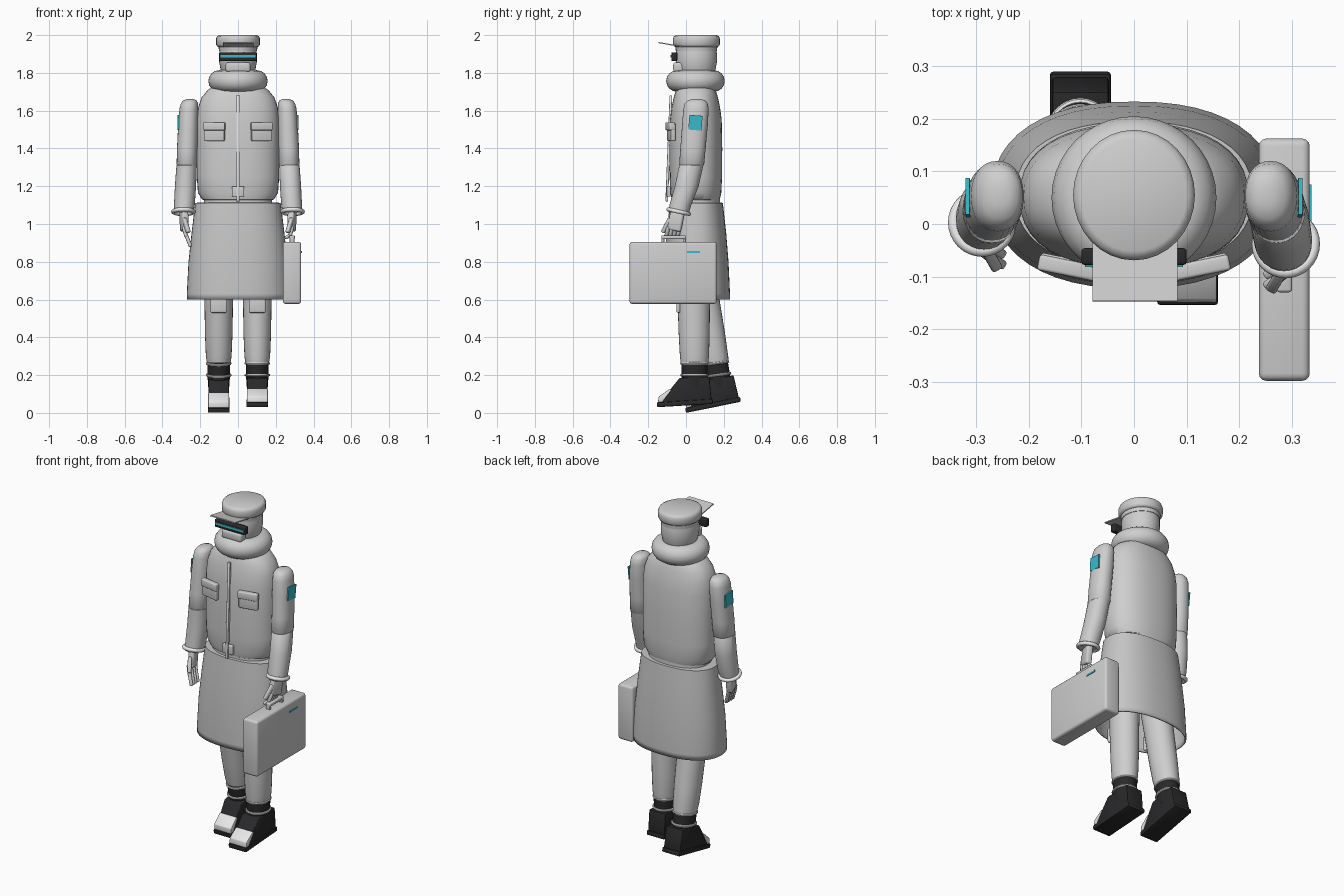
import bpy, bmesh, math
from mathutils import Vector, Matrix

if "Cube" in bpy.data.objects:
    bpy.data.objects.remove(bpy.data.objects["Cube"])


def mat(name, r, g, b):
    m = bpy.data.materials.new(name)
    m.diffuse_color = (r, g, b, 1)
    m.use_nodes = True
    m.node_tree.nodes["Principled BSDF"].inputs["Base Color"].default_value = m.diffuse_color
    return m


CLOTH = mat("light grey cloth", 0.62, 0.62, 0.62)
COAT = mat("grey skirt cloth", 0.56, 0.56, 0.56)
WHITE = mat("white trim", 0.8, 0.8, 0.8)
BLACK = mat("black rubber", 0.022, 0.022, 0.024)
TEAL = mat("teal", 0.04, 0.5, 0.6)


def finish(name, bm, m):
    bmesh.ops.recalc_face_normals(bm, faces=bm.faces)
    me = bpy.data.meshes.new(name)
    bm.to_mesh(me)
    bm.free()
    me.materials.append(m)
    ob = bpy.data.objects.new(name, me)
    bpy.context.collection.objects.link(ob)
    return ob


def loft(name, rings, m, n=32, p=2.0, caps=(True, True)):
    """Skin stacked horizontal ellipses (x, y, z, rx, ry); p > 2 squares them off."""
    bm = bmesh.new()
    loops = []
    for x, y, z, rx, ry in rings:
        loop = []
        for i in range(n):
            a = 2 * math.pi * i / n
            c, s = math.cos(a), math.sin(a)
            loop.append(bm.verts.new((x + rx * math.copysign(abs(c) ** (2 / p), c),
                                      y + ry * math.copysign(abs(s) ** (2 / p), s), z)))
        loops.append(loop)
    for a, b in zip(loops, loops[1:]):
        for i in range(n):
            j = (i + 1) % n
            bm.faces.new((a[i], a[j], b[j], b[i]))
    if caps[0]:
        bm.faces.new(loops[0])
    if caps[1]:
        bm.faces.new(loops[-1])
    return finish(name, bm, m)


def box(name, c, size, m, bevel=0.0, rot=None):
    bm = bmesh.new()
    bmesh.ops.create_cube(bm, size=1, matrix=Matrix.Diagonal((*size, 1)))
    if bevel:
        bmesh.ops.bevel(bm, geom=bm.edges[:], offset=bevel, segments=3, profile=0.5, affect='EDGES')
    bm.transform(Matrix.Translation(c) @ (rot or Matrix()))
    return finish(name, bm, m)


def bar(name, a, b, w, d, m, bevel=0.006):
    a, b = Vector(a), Vector(b)
    rot = (b - a).to_track_quat('Z', 'Y').to_matrix().to_4x4()
    return box(name, (a + b) / 2, (w, d, (b - a).length), m, bevel, rot)


def ring(name, c, rx, ry, r, m, tilt=0.0, n=32, k=12):
    bm = bmesh.new()
    vs = []
    for i in range(n):
        a = 2 * math.pi * i / n
        for j in range(k):
            b = 2 * math.pi * j / k
            vs.append(bm.verts.new(((rx + r * math.cos(b)) * math.cos(a),
                                    (ry + r * math.cos(b)) * math.sin(a), r * math.sin(b))))
    for i in range(n):
        for j in range(k):
            i2, j2 = (i + 1) % n, (j + 1) % k
            bm.faces.new((vs[i * k + j], vs[i2 * k + j], vs[i2 * k + j2], vs[i * k + j2]))
    bm.transform(Matrix.Translation(c) @ Matrix.Rotation(tilt, 4, 'X'))
    return finish(name, bm, m)


def side_profile(name, pts, w, m, xf, bevel=0.006):
    """Extrude a (y, z) outline across x."""
    bm = bmesh.new()
    a = [bm.verts.new((-w / 2, y, z)) for y, z in pts]
    b = [bm.verts.new((w / 2, y, z)) for y, z in pts]
    bm.faces.new(a)
    bm.faces.new(b)
    for i in range(len(pts)):
        j = (i + 1) % len(pts)
        bm.faces.new((a[i], a[j], b[j], b[i]))
    bmesh.ops.recalc_face_normals(bm, faces=bm.faces)
    bmesh.ops.bevel(bm, geom=bm.edges[:], offset=bevel, segments=2, profile=0.5, affect='EDGES')
    bm.transform(xf)
    return finish(name, bm, m)


CY = 0.055  # body centre line

# head, cap, eyewear and mask
loft("head", [(0, CY, z, rx, ry) for z, rx, ry in (
    (1.74, .06, .07), (1.78, .078, .088), (1.82, .093, .102), (1.86, .1, .109),
    (1.90, .1, .109), (1.95, .093, .1))], CLOTH)
loft("cap_band", [(0, CY, 1.915, .101, .109), (0, CY, 1.95, .104, .112)], CLOTH)
loft("cap_crown", [(0, CY, z, r, r * 1.07) for z, r in (
    (1.936, .1), (1.94, .11), (1.95, .116), (1.982, .116), (1.994, .111), (2.0, .1))], CLOTH)
box("cap_peak", (0.002, -0.085, 1.95), (.162, .125, .006), CLOTH, 0, Matrix.Rotation(-0.17, 4, 'X'))
box("eyewear", (0, -0.062, 1.886), (.2, .032, .046), BLACK, .006)
box("eyewear_strip", (0, -0.079, 1.887), (.186, .006, .013), TEAL)
box("face_mask", (0, -0.04, 1.83), (.13, .055, .05), CLOTH, .012)
ring("collar", (0, .05, 1.757), .1, .098, .057, CLOTH, 0, 40, 16)

# jacket and its details
loft("jacket", [(0, .052, z, rx, ry) for z, rx, ry in (
    (1.12, .16, .11), (1.13, .19, .127), (1.165, .212, .135), (1.25, .218, .139),
    (1.4, .218, .14), (1.55, .218, .137), (1.62, .21, .128), (1.67, .193, .117),
    (1.71, .16, .105), (1.74, .11, .09))], CLOTH, 40, 2.3)
loft("belt", [(0, CY, 1.1, .18, .125), (0, CY, 1.16, .18, .125)], CLOTH, 40, 2.3)
bar("zip", (0, -.08, 1.68), (0, -.102, 1.12), .016, .014, WHITE, .003)
box("buckle", (0, -.092, 1.172), (.065, .02, .055), CLOTH, .005)
for s in (-1, 1):
    turn = Matrix.Rotation(s * 0.2, 4, 'Z')
    box("chest_pocket", (s * .125, -.078, 1.485), (.11, .026, .092), CLOTH, .006, turn)
    box("pocket_flap", (s * .125, -.084, 1.517), (.116, .03, .042), CLOTH, .006, turn)

# long skirt of the coat, open underneath
skirt = loft("coat_skirt", [(0, CY, z, rx, ry) for z, rx, ry in (
    (.6, .27, .178), (.63, .271, .178), (.8, .262, .17), (.95, .246, .158), (1.05, .234, .147),
    (1.112, .226, .14), (1.115, .17, .11))], COAT, 48, 2.3, (False, True))
thick = skirt.modifiers.new("cloth", 'SOLIDIFY')
thick.thickness = 0.008
thick.offset = -1

# arms: side, wrist y
for s, wy in ((-1, .003), (1, -.038)):
    loft("upper_arm", [(s * x, y, z, rx, ry) for x, y, z, rx, ry in (
        (.27, .028, 1.30, .045, .055), (.271, .03, 1.315, .054, .066), (.269, .037, 1.4, .054, .067),
        (.264, .047, 1.52, .053, .068), (.26, .053, 1.61, .05, .067), (.257, .054, 1.64, .045, .06),
        (.254, .055, 1.655, .034, .045), (.252, .055, 1.662, .015, .02))], CLOTH, 28, 2.2)
    mid = (wy + .03) / 2
    loft("forearm", [(s * .288, wy, 1.06, .05, .054), (s * .284, wy + .008, 1.1, .055, .058),
                     (s * .278, mid + .008, 1.2, .056, .063), (s * .272, .028, 1.31, .054, .064),
                     (s * .271, .031, 1.325, .04, .05)], CLOTH, 28, 2.1)
    ring("cuff", (s * .289, wy, 1.065), .054, .056, .011, WHITE, -.22, 32, 10)
    box("arm_patch", (s * .316, .05, 1.536), (.008, .07, .078), TEAL, 0,
        Matrix.Rotation(-.08, 4, 'X') @ Matrix.Rotation(s * .03, 4, 'Y'))
    # hand with bent fingers and thumb
    bar("palm", (s * .288, wy - .005, 1.07), (s * .283, wy - .025, .965), .035, .075, CLOTH, .01)
    for i in range(4):
        fy = wy - .055 + i * .02
        bar("finger", (s * .288, fy, .985), (s * .272, fy - .012, .93), .02, .018, CLOTH)
        bar("fingertip", (s * .274, fy - .01, .94), (s * .25, fy - .026, .88 if s < 0 else .925),
            .018, .017, CLOTH)
    bar("thumb", (s * .285, wy - .045, 1.03), (s * .262, wy - .085, .955), .022, .022, CLOTH)

# briefcase
box("briefcase", (.286, -.068, .741), (.097, .461, .328), CLOTH, .014)
box("case_handle", (.286, -.065, .93), (.03, .13, .02), CLOTH, .006)
for y in (-.122, -.008):
    box("handle_post", (.286, y, .915), (.026, .016, .04), CLOTH, .004)
box("case_strip", (.335, .04, .851), (.006, .07, .01), TEAL)

# legs: side, y at knee, y at ankle, toe y, toe z, boot pitch
for s, ky, ay, ty, tz, pitch in ((-1, .092, .152, 0.0, 0.0, .2), (1, .041, .045, -.153, .03, .06)):
    x = s * .102

    def at(z):
        return ky + (ay - ky) * (.6 - z) / .33

    loft("trouser_leg", [(x, at(z), z, rx, ry) for z, rx, ry in (
        (.262, .055, .062), (.268, .063, .073), (.3, .068, .077), (.42, .073, .082),
        (.56, .075, .085), (.75, .08, .088))] + [(s * .09, CY, 1.05, .085, .09)], CLOTH, 28)
    box("knee_pad", (x, at(.565) - .082, .575), (.088, .02, .09), CLOTH, .008)
    loft("boot_shaft", [(x, at(.13), .13, .055, .066), (x, at(.2), .2, .06, .069),
                        (x, at(.28), .28, .061, .07)], BLACK, 28)
    for z in (.2, .262):
        ring("ankle_strap", (x, at(z), z), .061, .069, .007, WHITE, pitch - .06, 32, 8)
    xf = Matrix.Translation((s * .102, ty, tz)) @ Matrix.Rotation(pitch, 4, 'X')
    side_profile("boot_sole", [(0, 0), (.297, 0), (.297, .026), (0, .026)], .116, BLACK, xf)
    side_profile("boot", [(.01, .022), (.29, .022), (.286, .145), (.128, .148), (.072, .086),
                          (.014, .05)], .108, BLACK, xf)
    side_profile("toe_cap", [(.006, .026), (.03, .026), (.08, .086), (.074, .093), (.012, .056)],
                 .111, WHITE, xf, .003)

# smooth shading with sharp edges kept
for ob in bpy.data.objects:
    ob.select_set(True)
bpy.context.view_layer.objects.active = skirt
bpy.ops.object.shade_smooth_by_angle(angle=math.radians(40))
